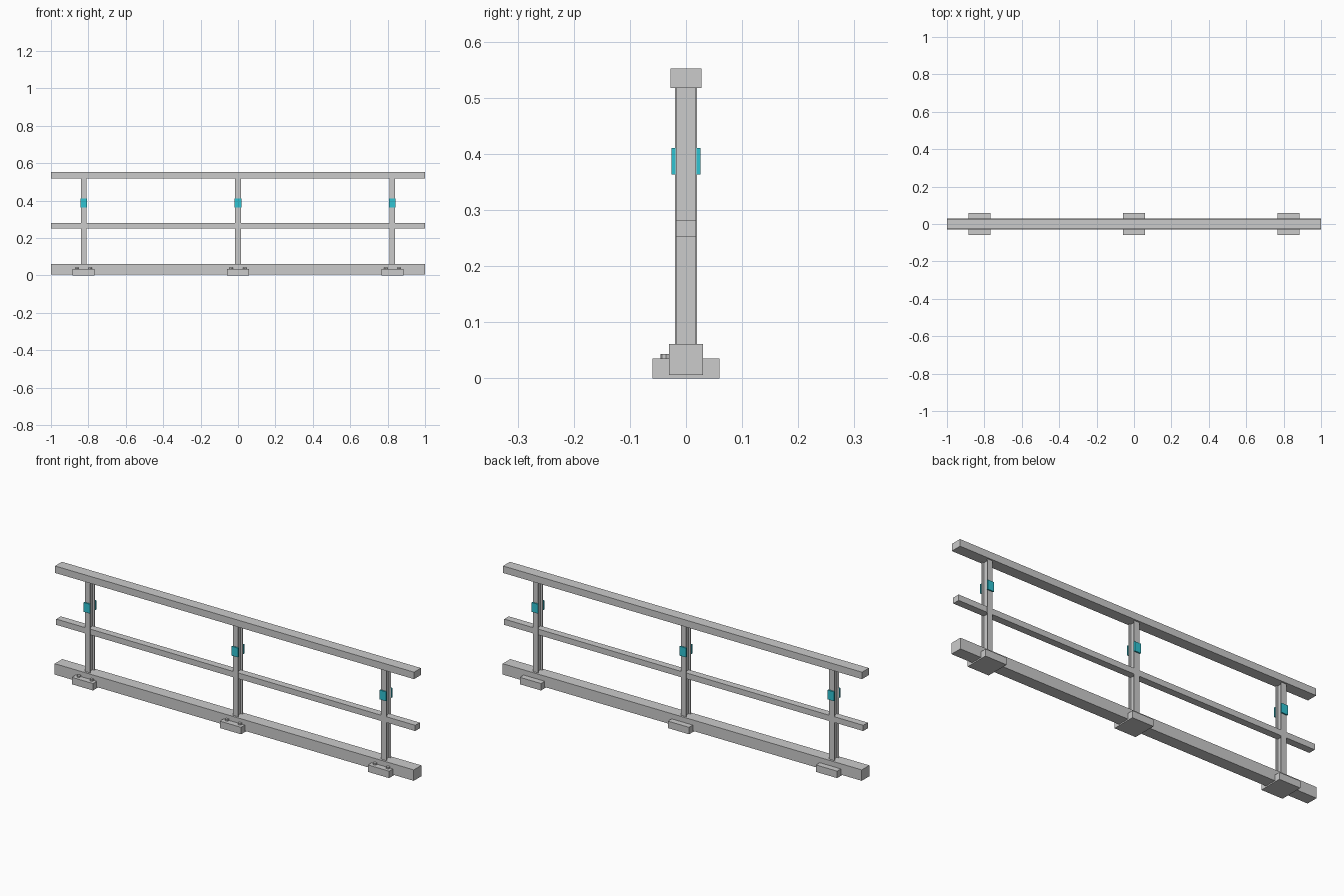
import bpy, bmesh, math

if "Cube" in bpy.data.objects:
    bpy.data.objects.remove(bpy.data.objects["Cube"])

POSTS = {"left": -0.825, "middle": 0.0, "right": 0.825}

teal = bpy.data.materials.new("reflector_teal")
teal.diffuse_color = (0.03, 0.55, 0.65, 1)
teal.use_nodes = True
teal.node_tree.nodes["Principled BSDF"].inputs["Base Color"].default_value = teal.diffuse_color


def finish(name, bm, mat=None):
    bmesh.ops.recalc_face_normals(bm, faces=bm.faces)
    me = bpy.data.meshes.new(name)
    bm.to_mesh(me)
    bm.free()
    ob = bpy.data.objects.new(name, me)
    bpy.context.collection.objects.link(ob)
    if mat:
        me.materials.append(mat)
    return ob


def box(name, x, y, z, mat=None):
    """Box from (min, max) pairs."""
    bm = bmesh.new()
    bmesh.ops.create_cube(bm, size=1)
    for v in bm.verts:
        v.co = [lo + (c + 0.5) * (hi - lo) for c, (lo, hi) in zip(v.co, (x, y, z))]
    return finish(name, bm, mat)


def i_beam(name, cx, z0, z1, w=0.015, d=0.0195, flange=0.0035, web=0.004):
    """Upright I-section, flanges facing front and back."""
    i = d - flange
    half = [(-w, -d), (w, -d), (w, -i), (web, -i), (web, i), (w, i)]
    outline = half + [(-x, -y) for x, y in half]
    bm = bmesh.new()
    face = bm.faces.new([bm.verts.new((cx + x, y, z0)) for x, y in outline])
    out = bmesh.ops.extrude_face_region(bm, geom=[face])
    for g in out["geom"]:
        if isinstance(g, bmesh.types.BMVert):
            g.co.z = z1
    return finish(name, bm)


def bolt(name, x, y, z0, z1, r=0.009):
    bm = bmesh.new()
    bmesh.ops.create_cone(bm, cap_ends=True, segments=8, radius1=r, radius2=r, depth=z1 - z0)
    bmesh.ops.translate(bm, verts=bm.verts, vec=(x, y, (z0 + z1) / 2))
    return finish(name, bm)


# Long horizontal members
box("base_beam", (-1, 1), (-0.03, 0.03), (0.006, 0.061))
box("middle_rail", (-1, 1), (-0.018, 0.018), (0.252, 0.281))
box("top_rail", (-1, 1), (-0.0275, 0.0275), (0.517, 0.552))

# Posts with feet, bolts and reflectors
for side, cx in POSTS.items():
    i_beam(f"{side}_post", cx, 0.058, 0.52)
    box(f"{side}_foot", (cx - 0.059, cx + 0.059), (-0.06, 0.06), (0, 0.035))
    for n, s in enumerate((-1, 1), 1):
        bolt(f"{side}_foot_bolt_{n}", cx + s * 0.036, -0.036, 0.033, 0.043)
    for face, s in (("front", -1), ("back", 1)):
        box(f"{side}_{face}_reflector", (cx - 0.0175, cx + 0.0175),
            sorted((s * 0.019, s * 0.026)), (0.363, 0.41), teal)
